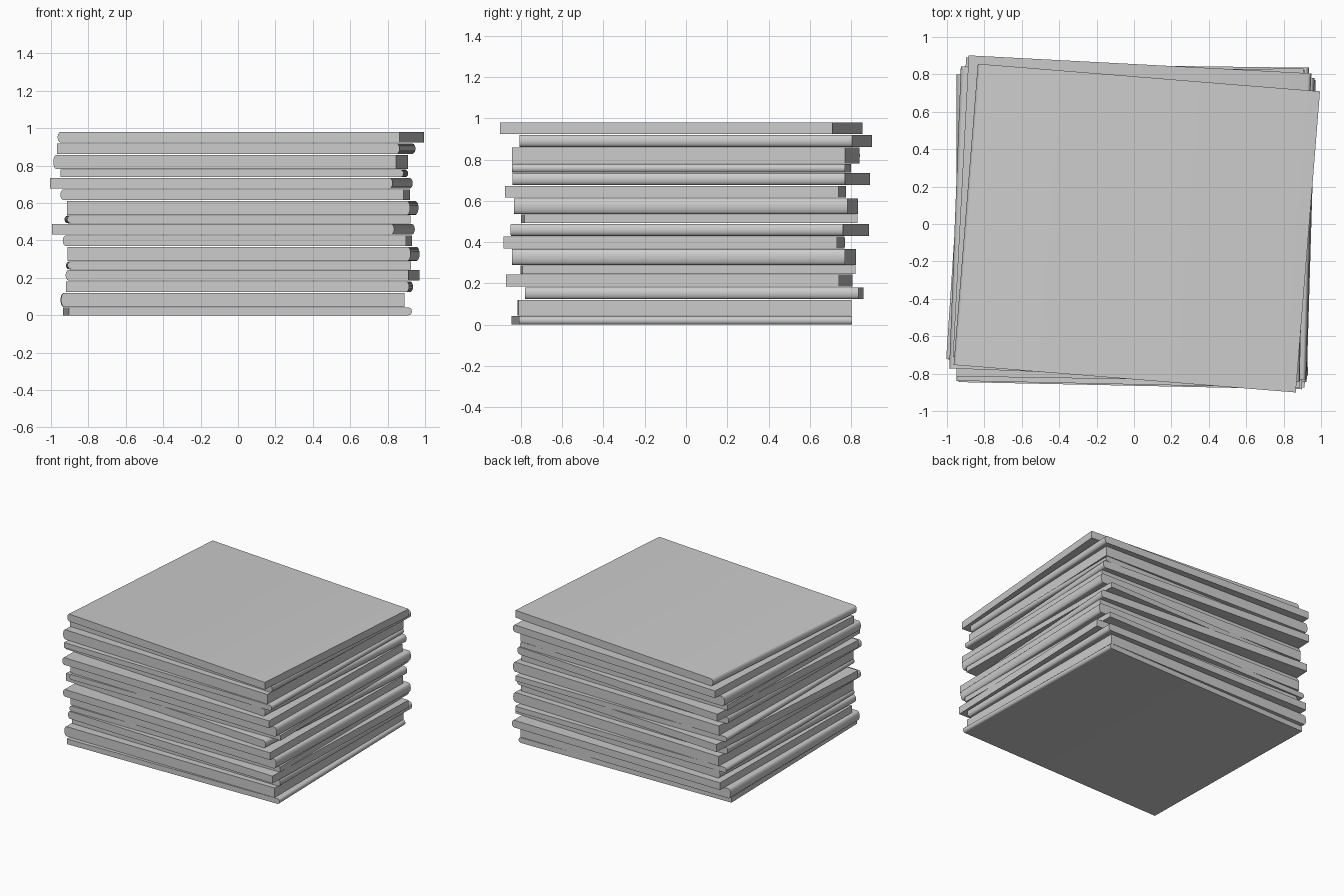
import bpy, bmesh
from math import sin, cos, pi, radians

if "Cube" in bpy.data.objects:
    bpy.data.objects.remove(bpy.data.objects["Cube"])

WIDTH, DEPTH, BULGE = 1.835, 1.615, 0.018
PERIOD = 0.246
# bottom and top of the four repeating thicknesses
HEIGHTS = [(0.0, 0.041), (0.044, 0.120), (0.124, 0.181), (0.185, 0.243)]
# per book, bottom to top: centre x, centre y, turn in degrees, spine side (+1 right, -1 left)
BOOKS = [
    (-0.003, -0.02, 1.1, 1), (-0.03, -0.007, 0.1, -1), (0.008, 0.04, -0.75, 1), (0.025, -0.033, -2.1, -1),
    (0.002, 0.01, 0.3, -1), (0.03, -0.01, -1.7, 1), (-0.003, -0.057, -1.2, -1), (-0.025, 0.018, -3.9, 1),
    (-0.003, 0.016, 0.5, -1), (0.025, 0.0, -1.6, 1), (-0.015, -0.05, -1.2, -1), (-0.035, 0.025, -3.8, 1),
    (-0.02, -0.022, -0.9, 1), (-0.04, 0.0, -2.2, -1), (-0.01, 0.047, -3.0, 1), (0.015, -0.022, -4.6, -1),
]


def book(name, cx, cy, turn, side, z0, z1):
    """Slab with one rounded spine, extruded along y from its end profile."""
    half = (z1 - z0) / 2
    inner = WIDTH / 2 - BULGE
    profile = [(-WIDTH / 2, -half)]
    for i in range(11):
        a = -pi / 2 + pi * i / 10
        profile.append((inner + BULGE * cos(a), half * sin(a)))
    profile.append((-WIDTH / 2, half))
    bm = bmesh.new()
    end = bm.faces.new([bm.verts.new((x * side, -DEPTH / 2, z)) for x, z in profile])
    new = bmesh.ops.extrude_face_region(bm, geom=[end])["geom"]
    bmesh.ops.translate(bm, vec=(0, DEPTH, 0),
                        verts=[g for g in new if isinstance(g, bmesh.types.BMVert)])
    bmesh.ops.recalc_face_normals(bm, faces=bm.faces)
    mesh = bpy.data.meshes.new(name)
    bm.to_mesh(mesh)
    bm.free()
    ob = bpy.data.objects.new(name, mesh)
    bpy.context.collection.objects.link(ob)
    ob.location = (cx, cy, (z0 + z1) / 2)
    ob.rotation_euler.z = radians(turn)
    return ob


# stack of books
for i, (cx, cy, turn, side) in enumerate(BOOKS):
    base = PERIOD * (i // 4)
    z0, z1 = HEIGHTS[i % 4]
    ob = book(f"book_{i + 1}", cx, cy, turn, side, base + z0, base + z1)
    ob.select_set(True)
    bpy.context.view_layer.objects.active = ob
bpy.ops.object.shade_smooth_by_angle(angle=radians(35))
